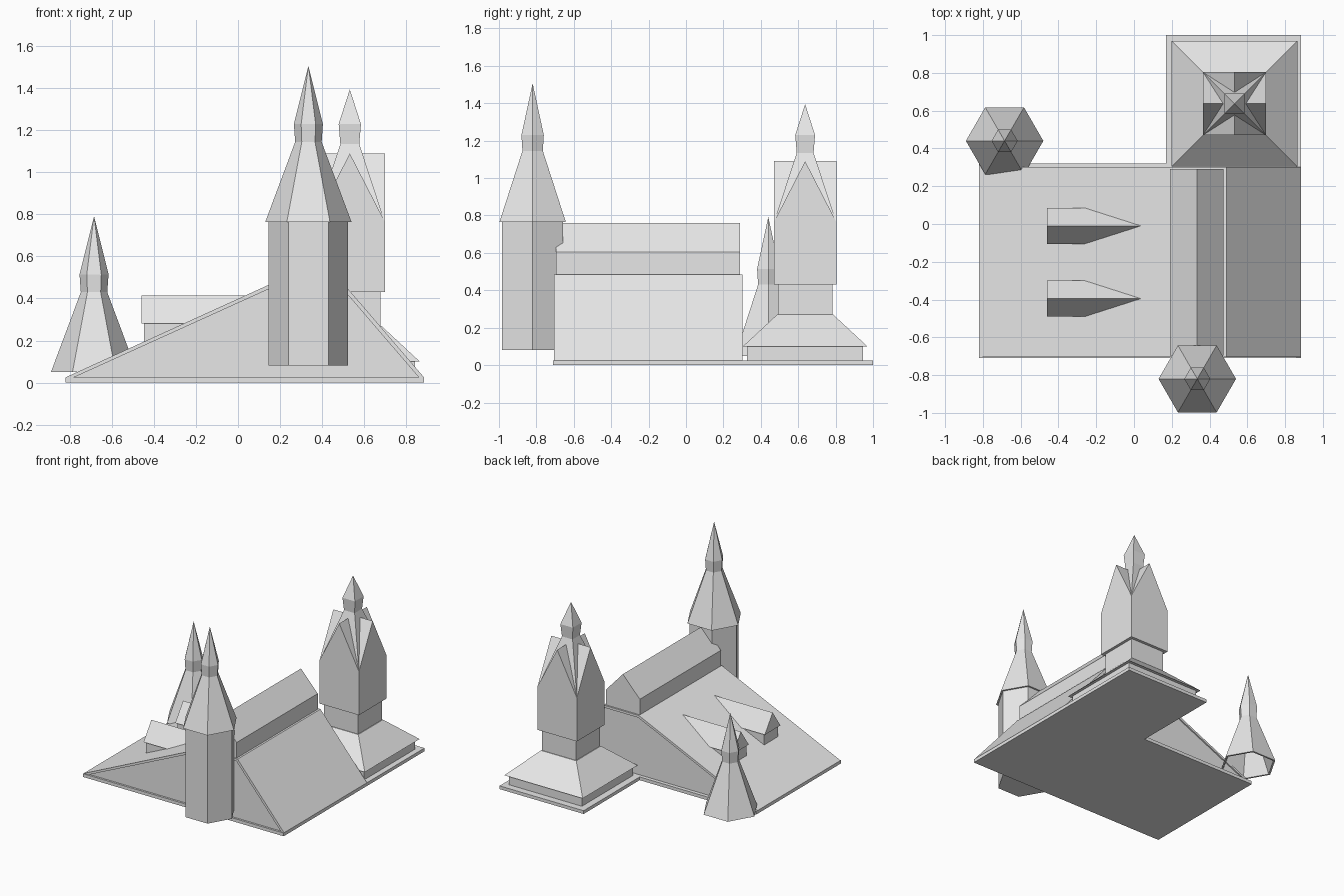
import bpy, bmesh, math
from mathutils import Vector

cube = bpy.data.objects.get("Cube")
if cube:
    bpy.data.objects.remove(cube, do_unlink=True)

grey = bpy.data.materials.new("light_grey")
grey.use_nodes = True
COLOUR = (0.8, 0.8, 0.8, 1)
grey.diffuse_color = COLOUR
grey.node_tree.nodes["Principled BSDF"].inputs["Base Color"].default_value = COLOUR


def finish(name, bm):
    """Clean the mesh and add it to the scene with the material."""
    bmesh.ops.remove_doubles(bm, verts=bm.verts, dist=0.0001)
    bmesh.ops.dissolve_limit(bm, angle_limit=0.01, verts=bm.verts, edges=bm.edges)
    bmesh.ops.recalc_face_normals(bm, faces=bm.faces)
    mesh = bpy.data.meshes.new(name)
    bm.to_mesh(mesh)
    bm.free()
    mesh.materials.append(grey)
    obj = bpy.data.objects.new(name, mesh)
    bpy.context.collection.objects.link(obj)
    return obj


def prism(name, profile, axis, lo, hi):
    """Extrude a 2D outline along the x, y or z axis."""
    place = {"x": lambda a, b, t: (t, a, b),
             "y": lambda a, b, t: (a, t, b),
             "z": lambda a, b, t: (a, b, t)}[axis]
    bm = bmesh.new()
    face = bm.faces.new([bm.verts.new(place(a, b, lo)) for a, b in profile])
    moved = bmesh.ops.extrude_face_region(bm, geom=[face])["geom"]
    bmesh.ops.translate(bm, vec=Vector(place(0, 0, hi - lo)),
                        verts=[v for v in moved if isinstance(v, bmesh.types.BMVert)])
    return finish(name, bm)


def lathe(name, sections, sides, centre, turn=0.0):
    """Stack regular polygons of (radius, height); radius 0 closes an end."""
    bm = bmesh.new()
    rings = []
    for r, z in sections:
        angles = [turn + math.tau * i / sides for i in range(sides)]
        rings.append([bm.verts.new((centre[0] + r * math.cos(a),
                                    centre[1] + r * math.sin(a), z)) for a in angles])
    for low, high in zip(rings, rings[1:]):
        for i in range(sides):
            j = (i + 1) % sides
            bm.faces.new((low[i], low[j], high[j], high[i]))
    return finish(name, bm)


def square_stack(name, sections, centre):
    """Stack squares given by (half width, height)."""
    root = math.sqrt(2)
    return lathe(name, [(h * root, z) for h, z in sections], 4, centre, math.pi / 4)


def hex_spire(name, centre, z):
    """Hollow six-sided spire with a flared neck."""
    lathe(name, [(0, z + 0.36), (0.05, z + 0.35), (0.19, z), (0.205, z),
                 (0.063, z + 0.38), (0.069, z + 0.465), (0, z + 0.742)], 6, centre)


# L-shaped ground slab
prism("base_slab", [(-0.82, -0.71), (0.885, -0.71), (0.885, 1.0),
                    (0.17, 1.0), (0.17, 0.32), (-0.82, 0.32)], "z", 0, 0.025)

# Main hall: roof shell over slightly recessed end walls
outer = [(-0.82, 0.025), (0.19, 0.485), (0.49, 0.485), (0.885, 0.025)]
inner = [(0.86, 0.025), (0.48, 0.467), (0.195, 0.467), (-0.78, 0.025)]
prism("main_roof", outer + inner, "y", -0.705, 0.302)
prism("main_walls", inner, "y", -0.695, 0.292)

# Raised gabled block along the ridge
prism("upper_hall", [(0.19, 0.46), (0.475, 0.46), (0.475, 0.605),
                     (0.333, 0.76), (0.19, 0.605)], "y", -0.695, 0.29)

# Dormers on the long slope
for side, y in (("back", -0.01), ("front", -0.395)):
    prism(side + "_dormer_roof", [(y - 0.095, 0.28), (y + 0.095, 0.28), (y, 0.415)],
          "x", -0.46, 0.042)
    prism(side + "_dormer_walls", [(y - 0.085, 0.17), (y + 0.085, 0.17),
                                   (y + 0.085, 0.282), (y - 0.085, 0.282)],
          "x", -0.447, -0.2)

# Six-sided front tower and the detached corner spire
front = (0.335, -0.82)
lathe("front_tower_body", [(0, 0.08), (0.189, 0.08), (0.189, 0.767), (0, 0.767)], 6, front)
hex_spire("front_tower_spire", front, 0.765)
hex_spire("corner_spire", (-0.685, 0.44), 0.05)

# Square back tower: plinth, hipped skirt, shaft
back = (0.532, 0.637)
square_stack("back_tower_plinth", [(0, 0.02), (0.31, 0.02), (0.31, 0.105), (0, 0.105)], back)
square_stack("back_tower_skirt", [(0, 0.1), (0.333, 0.1), (0.15, 0.27), (0, 0.27)], back)
square_stack("back_tower_shaft", [(0, 0.26), (0.145, 0.26), (0.145, 0.44), (0, 0.44)], back)

# Belfry with a gable on every side and a cross roof
bm = bmesh.new()
HALF = 0.167
corners = [(-1, -1), (1, -1), (1, 1), (-1, 1)]


def point(u, v, z):
    return bm.verts.new((back[0] + u * HALF, back[1] + v * HALF, z))


low = [point(u, v, 0.43) for u, v in corners]
eave = [point(u, v, 0.765) for u, v in corners]
peak = [point(u, v, 1.09) for u, v in ((0, -1), (1, 0), (0, 1), (-1, 0))]
crown = point(0, 0, 1.09)
bm.faces.new(low)
for i in range(4):
    j = (i + 1) % 4
    bm.faces.new((low[i], low[j], eave[j], peak[i], eave[i]))
    bm.faces.new((eave[i], peak[i], crown))
    bm.faces.new((peak[i], eave[j], crown))
finish("belfry", bm)

# Pyramid spire that rises out of the belfry valleys
square_stack("back_tower_spire", [(0, 0.77), (0.165, 0.77), (0.045, 1.135),
                                  (0.053, 1.23), (0, 1.395)], back)
